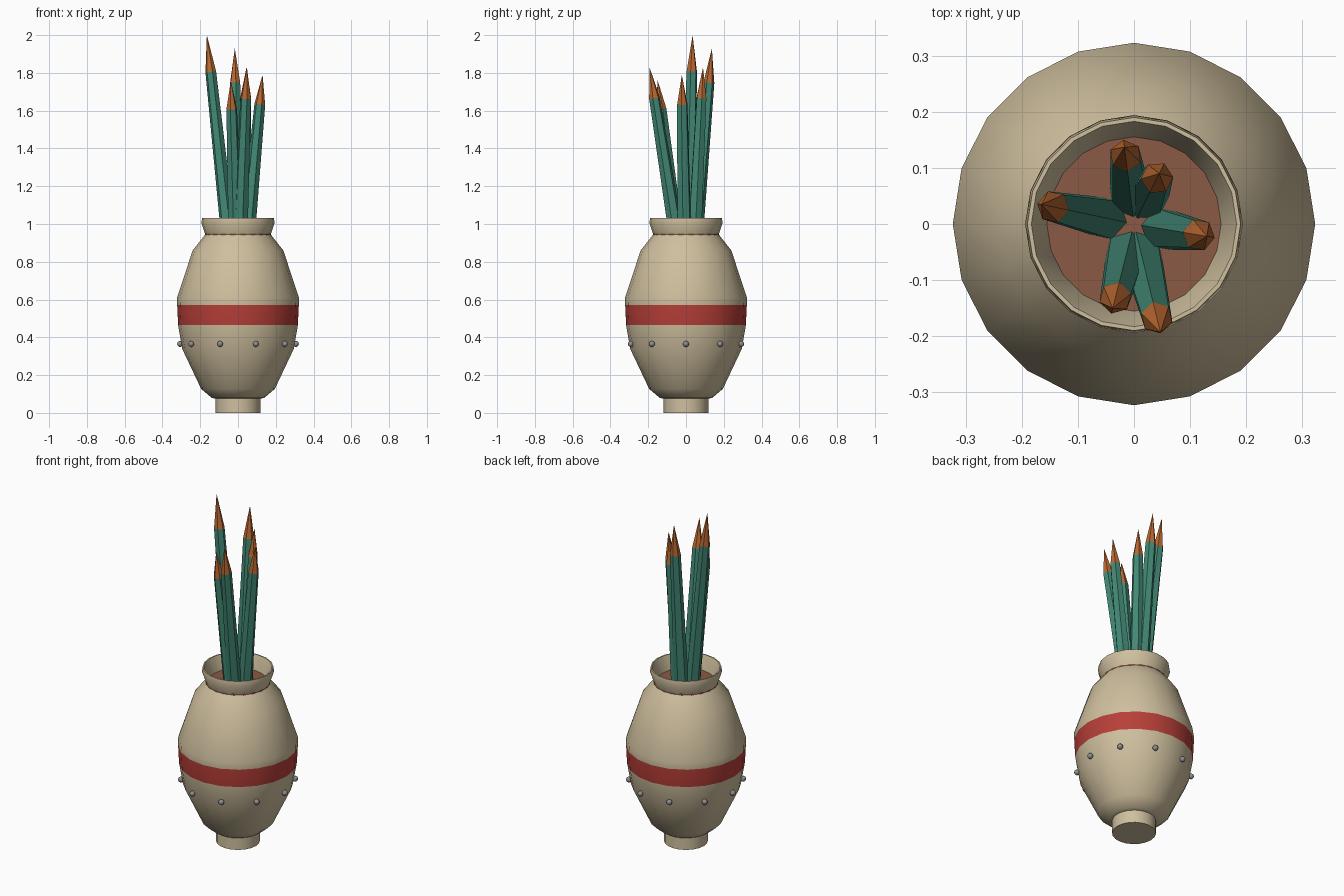
import bpy, bmesh, math
from mathutils import Vector, Matrix

cube = bpy.data.objects.get("Cube")
if cube:
    bpy.data.objects.remove(cube, do_unlink=True)


def material(name, rgb):
    m = bpy.data.materials.new(name)
    m.use_nodes = True
    m.diffuse_color = (*rgb, 1)
    m.node_tree.nodes["Principled BSDF"].inputs["Base Color"].default_value = (*rgb, 1)
    return m


clay = material("tan clay", (0.62, 0.52, 0.34))
red = material("red band", (0.48, 0.05, 0.04))
green = material("green stem", (0.055, 0.25, 0.18))
orange = material("orange tip", (0.5, 0.14, 0.03))
earth = material("brown soil", (0.26, 0.1, 0.06))
metal = material("grey rivet", (0.27, 0.27, 0.27))


def make(name, bm, mats, smooth=None):
    bmesh.ops.recalc_face_normals(bm, faces=bm.faces)
    mesh = bpy.data.meshes.new(name)
    bm.to_mesh(mesh)
    bm.free()
    for m in mats:
        mesh.materials.append(m)
    ob = bpy.data.objects.new(name, mesh)
    bpy.context.collection.objects.link(ob)
    if smooth:
        bpy.ops.object.select_all(action='DESELECT')
        ob.select_set(True)
        bpy.context.view_layer.objects.active = ob
        bpy.ops.object.shade_smooth_by_angle(angle=math.radians(smooth))
    return ob


def lathe(profile, sides):
    """Revolve (radius, z) points; radius 0 closes to a single point."""
    bm = bmesh.new()
    rings = []
    for r, z in profile:
        n = sides if r else 1
        rings.append([bm.verts.new((r * math.cos(i * math.tau / sides),
                                    r * math.sin(i * math.tau / sides), z)) for i in range(n)])
    for a, b in zip(rings, rings[1:]):
        for i in range(sides):
            j = (i + 1) % sides
            if len(a) == 1:
                bm.faces.new((a[0], b[j], b[i]))
            elif len(b) == 1:
                bm.faces.new((a[i], a[j], b[0]))
            else:
                bm.faces.new((a[i], a[j], b[j], b[i]))
    if len(rings[0]) > 1:
        bm.faces.new(rings[0][::-1])
    return bm


# Vase: foot, belly, neck, flared rim and inner wall, with a painted band
vase = lathe([(0.118, 0), (0.118, 0.075), (0.14, 0.08), (0.195, 0.127), (0.296, 0.34),
              (0.317, 0.465), (0.322, 0.57), (0.323, 0.61), (0.24, 0.86), (0.173, 0.945),
              (0.194, 1.005), (0.19, 1.032), (0.183, 1.032), (0.155, 0.95), (0.15, 0.9),
              (0, 0.9)], 20)
for f in vase.faces:
    if 0.47 < f.calc_center_median().z < 0.565:
        f.material_index = 1
make("vase", vase, [clay, red], 42)

# Soil disc, just showing through the neck seam
make("soil", lathe([(0, 0.941), (0.1735, 0.941), (0.1735, 0.951), (0, 0.951)], 40), [earth])

# Ring of rivets below the band
for k in range(10):
    a = k * math.tau / 10
    bm = bmesh.new()
    bmesh.ops.create_uvsphere(bm, u_segments=10, v_segments=6, radius=0.016, matrix=Matrix.Translation(
        (0.307 * math.cos(a), 0.307 * math.sin(a), 0.365)))
    make(f"rivet_{k + 1}", bm, [metal], 60)

# Leaning six-sided stems with pointed tips
tips = [(-0.165, 0.035, 2.0), (-0.017, 0.137, 1.93), (0.045, 0.09, 1.83),
        (0.13, -0.022, 1.79), (-0.038, -0.15, 1.76), (0.047, -0.193, 1.83)]
for k, tip in enumerate(tips):
    tip = Vector(tip)
    base = Vector((tip.x, tip.y, 0)).normalized() * 0.05 + Vector((0, 0, 0.92))
    axis = tip - base
    length = axis.length
    join = length * 0.82
    bm = lathe([(0.04, 0), (0.029, join), (0, length)], 6)
    for f in bm.faces:
        if f.calc_center_median().z > join:
            f.material_index = 1
    # keep one corner of each stem pointing outward from the centre
    spin = Matrix.Rotation(math.atan2(tip.y, tip.x), 4, 'Z')
    lean = Vector((0, 0, 1)).rotation_difference(axis).to_matrix().to_4x4()
    bm.transform(Matrix.Translation(base) @ lean @ spin)
    make(f"stem_{k + 1}", bm, [green, orange])
